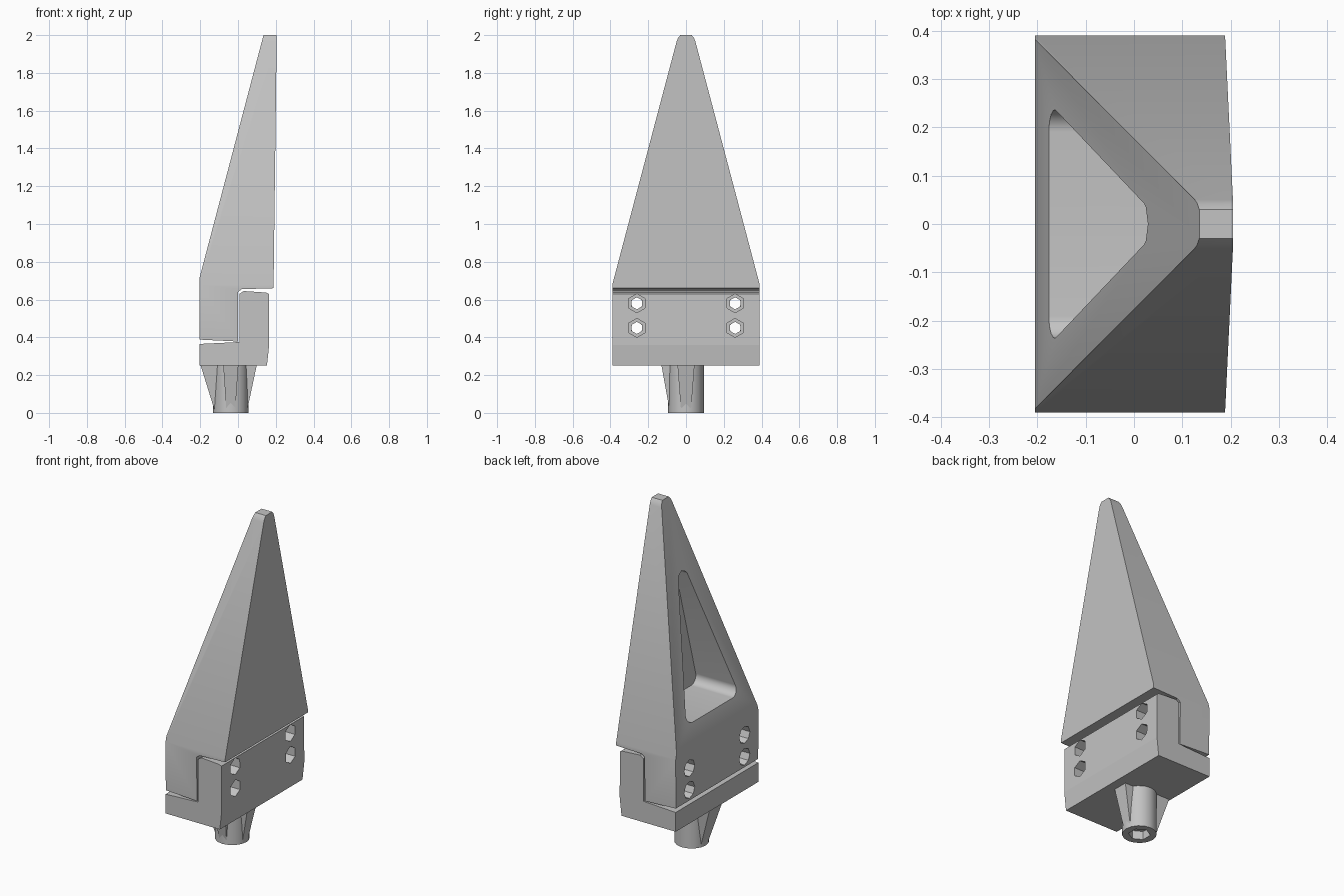
import bpy, bmesh, math
from mathutils import Matrix, Vector

cube = bpy.data.objects.get("Cube")
if cube:
    bpy.data.objects.remove(cube, do_unlink=True)

steel = bpy.data.materials.new("grey steel")
steel.use_nodes = True
GREY = (0.55, 0.55, 0.55, 1)
steel.diffuse_color = GREY
steel.node_tree.nodes["Principled BSDF"].inputs["Base Color"].default_value = GREY


def finish(name, bm):
    bmesh.ops.recalc_face_normals(bm, faces=bm.faces)
    mesh = bpy.data.meshes.new(name)
    bm.to_mesh(mesh)
    bm.free()
    obj = bpy.data.objects.new(name, mesh)
    mesh.materials.append(steel)
    bpy.context.collection.objects.link(obj)
    return obj


def prism(name, profile, axis, start, end):
    """Extrude a closed profile: (x, z) along y, or (y, z) along x."""
    bm = bmesh.new()
    place = (lambda a, b: (a, start, b)) if axis == "y" else (lambda a, b: (start, a, b))
    face = bm.faces.new([bm.verts.new(place(a, b)) for a, b in profile])
    moved = bmesh.ops.extrude_face_region(bm, geom=[face])["geom"]
    step = Vector((0, end - start, 0) if axis == "y" else (end - start, 0, 0))
    bmesh.ops.translate(bm, vec=step, verts=[v for v in moved if isinstance(v, bmesh.types.BMVert)])
    return finish(name, bm)


def rod(name, sides, radius, centre, length, axis):
    bm = bmesh.new()
    turn = Matrix.Rotation(math.pi / 2, 4, "Y") if axis == "x" else Matrix()
    spin = Matrix.Rotation(math.pi / 2, 4, "Z") if axis == "x" else Matrix()
    bmesh.ops.create_cone(bm, cap_ends=True, segments=sides, radius1=radius, radius2=radius,
                          depth=length, matrix=Matrix.Translation(centre) @ turn @ spin)
    return finish(name, bm)


def combine(target, other, operation):
    """Apply a boolean and drop the helper."""
    other.hide_render = True
    mod = target.modifiers.new(operation, "BOOLEAN")
    mod.operation, mod.object, mod.solver = operation, other, "EXACT"
    bpy.context.view_layer.objects.active = target
    bpy.ops.object.modifier_apply(modifier=mod.name)
    bpy.data.objects.remove(other, do_unlink=True)


def rounded(points, radius, steps=6):
    """Round every corner of a closed outline."""
    out = []
    for i, p in enumerate(points):
        p = Vector(p)
        a = (Vector(points[i - 1]) - p).normalized()
        b = (Vector(points[(i + 1) % len(points)]) - p).normalized()
        half = a.angle(b) / 2
        centre = p + (a + b).normalized() * radius / math.sin(half)
        s = p + a * radius / math.tan(half) - centre
        e = p + b * radius / math.tan(half) - centre
        for k in range(steps + 1):
            d = s.lerp(e, k / steps).normalized()
            out.append(tuple(centre + d * radius))
    return out


# Blade: side profile crossed with the tapering front outline
blade = prism("blade", [(-0.205, 0.388), (0.0, 0.378), (0.0, 0.64), (0.02, 0.655),
                        (0.188, 0.66), (0.205, 2.0), (0.135, 2.0), (-0.205, 0.71)],
              "y", -0.5, 0.5)
right_half = [(0.388, 0.3), (0.39, 0.68), (0.05, 1.965), (0.042, 1.985), (0.022, 2.01)]
outline = right_half + [(-y, z) for y, z in reversed(right_half)]
combine(blade, prism("outline", outline, "x", -0.5, 0.5), "INTERSECT")

# Triangular pocket in the sloping side
pocket = rounded([(-0.25, 0.82), (0.25, 0.82), (0.0, 1.72)], 0.045)
combine(blade, prism("pocket", pocket, "x", -0.4, 0.1), "DIFFERENCE")

# Stepped holder
holder = prism("holder", [(-0.205, 0.25), (0.153, 0.25), (0.165, 0.36), (0.163, 0.63),
                          (0.15, 0.637), (0.03, 0.645), (0.008, 0.63), (0.008, 0.375),
                          (-0.205, 0.365)], "y", -0.39, 0.39)

# Bolt holes with wider hexagonal mouths
for y in (-0.26, 0.26):
    for z in (0.45, 0.58):
        combine(blade, rod("hole", 8, 0.032, (-0.1, y, z), 0.4, "x"), "DIFFERENCE")
        combine(blade, rod("mouth", 8, 0.05, (-0.2, y, z), 0.2, "x"), "DIFFERENCE")
        combine(holder, rod("hole", 6, 0.032, (0.1, y, z), 0.4, "x"), "DIFFERENCE")
        combine(holder, rod("mouth", 6, 0.05, (0.16, y, z), 0.14, "x"), "DIFFERENCE")

# Round shank with a hexagonal socket underneath
CX = -0.038
shank = rod("shank", 16, 0.094, (CX, 0, 0.13), 0.25, "z")
for vert in shank.data.vertices:
    if vert.co.z < 0.1:
        vert.co.z = 0.005
combine(shank, rod("socket", 6, 0.06, (CX, 0, 0), 0.1, "z"), "DIFFERENCE")
for vert in shank.data.vertices:
    if vert.co.z < 0.01:
        vert.co.z = 0


# Tapering ribs that brace the shank
def rib(name, angle, top, width):
    bm = bmesh.new()
    bmesh.ops.create_cube(bm, size=1)
    for v in bm.verts:
        high, outer = v.co.z > 0, v.co.x > 0
        v.co.x = (top if high else 0.088) if outer else 0.065
        v.co.y *= width if high else width * 0.6
        v.co.z = 0.252 if high else 0.02
    bmesh.ops.transform(bm, verts=bm.verts,
                        matrix=Matrix.Translation((CX, 0, 0)) @ Matrix.Rotation(angle, 4, "Z"))
    return finish(name, bm)


rib("right_rib", math.pi, 0.16, 0.12)
rib("left_rib", 0, 0.137, 0.09)
rib("front_rib", -math.pi / 2, 0.13, 0.08)

# Smooth rounded surfaces while keeping edges crisp
for obj in (blade, shank):
    bpy.ops.object.select_all(action="DESELECT")
    obj.select_set(True)
    bpy.context.view_layer.objects.active = obj
    bpy.ops.object.shade_smooth_by_angle(angle=math.radians(30))
